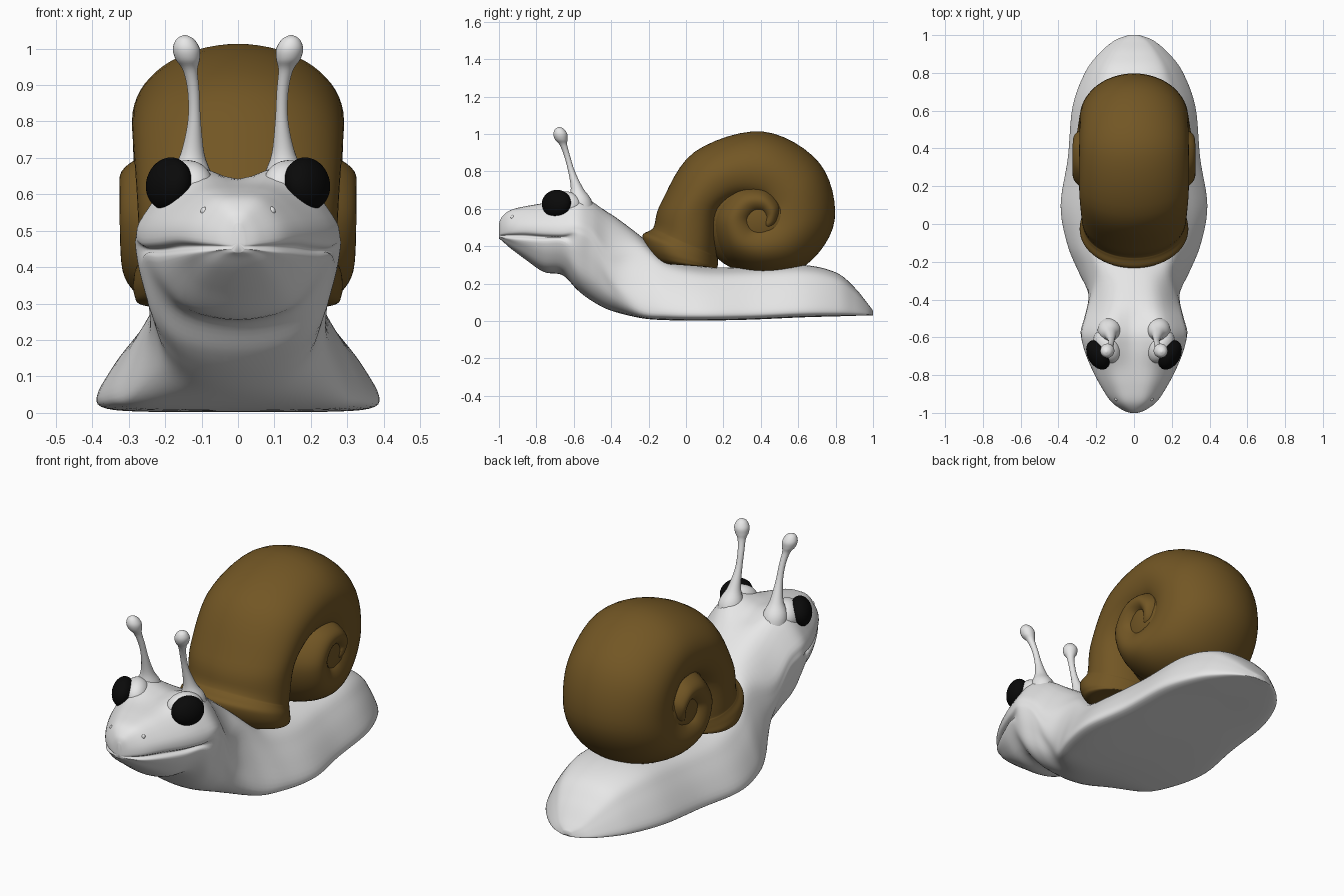
import bpy, bmesh, math
from mathutils import Vector

if "Cube" in bpy.data.objects:
    bpy.data.objects.remove(bpy.data.objects["Cube"])


def material(name, rgb):
    m = bpy.data.materials.new(name)
    m.diffuse_color = (*rgb, 1)
    m.use_nodes = True
    m.node_tree.nodes["Principled BSDF"].inputs["Base Color"].default_value = m.diffuse_color
    return m


SKIN = material("pale_grey", (0.8, 0.8, 0.8))
BROWN = material("brown", (0.17, 0.094, 0.018))
BLACK = material("black", (0.003, 0.003, 0.003))


def spline(pts, n, closed):
    """Smooth curve through the points, n samples per span."""
    k = len(pts)
    get = (lambda i: pts[i % k]) if closed else (lambda i: pts[max(0, min(k - 1, i))])
    out = []
    for i in range(k if closed else k - 1):
        a, b, c, d = get(i - 1), get(i), get(i + 1), get(i + 2)
        for j in range(n):
            t = j / n
            out.append(0.5 * (2 * b + (c - a) * t + (2 * a - 5 * b + 4 * c - d) * t * t
                              + (3 * b - a - 3 * c + d) * t ** 3))
    if not closed:
        out.append(pts[-1])
    return out


def loft(name, rings, mat, n_along=6, n_around=4):
    """Smooth closed skin through a row of rings."""
    rings = [spline([Vector(p) for p in r], n_around, True) for r in rings]
    cols = [spline(list(c), n_along, False) for c in zip(*rings)]
    bm = bmesh.new()
    vs = [[bm.verts.new(p) for p in row] for row in zip(*cols)]
    m = len(vs[0])
    for a, b in zip(vs, vs[1:]):
        for i in range(m):
            bm.faces.new((a[i], a[(i + 1) % m], b[(i + 1) % m], b[i]))
    for row in (vs[0], vs[-1]):
        mid = bm.verts.new(sum((v.co for v in row), Vector()) / m)
        for i in range(m):
            bm.faces.new((row[i], row[(i + 1) % m], mid))
    bmesh.ops.recalc_face_normals(bm, faces=bm.faces)
    return finish(name, bm, mat)


def finish(name, bm, mat):
    me = bpy.data.meshes.new(name)
    bm.to_mesh(me)
    bm.free()
    me.materials.append(mat)
    me.polygons.foreach_set("use_smooth", [True] * len(me.polygons))
    ob = bpy.data.objects.new(name, me)
    bpy.context.collection.objects.link(ob)
    return ob


def ellipsoid(name, loc, radii, mat, axis=(1, 0, 0)):
    """Ellipsoid whose first radius lies along the given axis."""
    turn = Vector(axis).to_track_quat('X', 'Z')
    bm = bmesh.new()
    bmesh.ops.create_uvsphere(bm, u_segments=32, v_segments=20, radius=1)
    for v in bm.verts:
        v.co = Vector(loc) + turn @ Vector([c * r for c, r in zip(v.co, radii)])
    return finish(name, bm, mat)


def ring_from_half(y, half):
    """Mirror a half section (bottom to top) into a full ring."""
    return [(x, y, z) for x, z in half] + [(-x, y, z) for x, z in half[-2:0:-1]]


FOOT_SHAPE = [(0, 0), (.6, 0), (.93, .03), (1, .14), (.9, .4), (.76, .65), (.6, .86), (.33, .97), (0, 1)]


def foot_ring(y, zb, zt, w):
    return ring_from_half(y, [(w * a, zb + (zt - zb) * h) for a, h in FOOT_SHAPE])


def head_ring(y, zb, zt, w, zm, groove, shoulder):
    lo, hi = zm - zb, zt - zm
    d = min(.022, .08 * (zt - zb))
    if groove:      # jaw below a mouth groove
        low = [(.55 * w, zb + .14 * lo), (.84 * w, zb + .5 * lo), (.97 * w, zm - d), (w - groove, zm), (w, zm + d)]
    else:           # plain rounded neck
        low = [(.5 * w, zb + .08 * lo), (.8 * w, zb + .32 * lo), (.94 * w, zb + .7 * lo), (w, zm), (w, zm + .2 * hi)]
    return ring_from_half(y, [(0, zb)] + low + [
        (.93 * w, zm + .48 * hi), (.52 * w, zm + shoulder * hi), (0, zt)])


# Body: foot sections from the tail forward, then neck and head
foot = [(1.0, .03, .055, .03), (.97, .03, .095, .105), (.9, .028, .18, .187), (.8, .025, .26, .26),
        (.62, .02, .30, .325), (.35, .008, .29, .35), (.1, .003, .29, .388),
        (-.1, .005, .34, .355), (-.25, .018, .46, .295)]
head = [(-.4, .055, .57, .24, .24, 0, .93), (-.5, .105, .615, .262, .4, 0, 1.08),
        (-.58, .165, .64, .28, .447, 0, 1.17), (-.66, .245, .64, .265, .447, .025, 1.12),
        (-.76, .262, .628, .226, .448, .027, .97), (-.86, .33, .613, .174, .455, .024, .93),
        (-.94, .39, .592, .12, .457, .02, .92), (-.985, .43, .555, .06, .457, .012, .9),
        (-1.0, .44, .52, .018, .457, .003, .9)]
body = loft("body", [foot_ring(*f) for f in foot] + [head_ring(*h) for h in head], SKIN)

# Shell: spiral sections (angle, outer radius, inner radius, half width), then the flared lip
CY, CZ = .41, .54
spiral = [(-440, .08, -.02, .285), (-405, .10, -.03, .30), (-360, .12, -.03, .31), (-315, .16, -.02, .32),
          (-270, .20, 0, .325), (-225, .245, .01, .325), (-180, .28, .02, .325),
          (-135, .295, .01, .322), (-90, .298, -.02, .315), (-45, .335, -.07, .298), (0, .385, -.09, .288),
          (45, .43, -.03, .287), (90, .473, .05, .29), (135, .515, .13, .29), (170, .55, .21, .278)]
sections = []
for deg, ro, ri, w in spiral:
    c, s = math.cos(math.radians(deg)), math.sin(math.radians(deg))
    sections.append((CY + ro * c, CZ + ro * s, CY + ri * c, CZ + ri * s, w))
sections += [(-.17, .51, .17, .37, .27), (-.19, .485, .17, .335, .272), (-.233, .455, .17, .3, .285),
             (-.21, .37, .165, .283, .285), (-.15, .31, .15, .285, .255), (-.05, .31, .1, .3, .1)]


def shell_ring(yo, zo, yi, zi, w):
    ring = []
    for i in range(16):
        a = math.tau * i / 16
        p = 1 if math.cos(a) > 0 else .88
        c, s = (math.copysign(abs(v) ** p, v) for v in (math.cos(a), math.sin(a)))
        t = (1 + c) / 2
        ring.append((w * s, yi + (yo - yi) * t, zi + (zo - zi) * t))
    return ring


loft("shell", [shell_ring(*s) for s in sections], BROWN)
# Core that fills the spiral grooves so they stay shallow
ellipsoid("shell_core", (0, .39, .55), (.302, .32, .3), BROWN)

# Eyes, brows, stalks and nostrils on both sides
stalk = [(.125, -.55, .5, .065), (.13, -.563, .635, .062), (.125, -.583, .71, .033), (.12, -.612, .8, .018),
         (.122, -.635, .88, .016), (.131, -.655, .94, .02), (.138, -.667, .97, .033),
         (.142, -.672, 1.0, .037), (.145, -.676, 1.026, .024), (.146, -.677, 1.037, .004)]
bpy.context.view_layer.update()
for side, sx in (("right", 1), ("left", -1)):
    ellipsoid("eye_" + side, (sx * .19, -.693, .629), (.054, .084, .073), BLACK, (sx * .8, -.45, .2))
    ellipsoid("brow_" + side, (sx * .142, -.65, .618), (.066, .095, .076), SKIN, (sx * .8, -.45, .2))
    loft("stalk_" + side, [[(sx * x + r * math.cos(math.tau * i / 12), y + r * math.sin(math.tau * i / 12), z)
                            for i in range(12)] for x, y, z, r in stalk], SKIN, 5, 2)
    hit, loc, normal, _ = body.closest_point_on_mesh(Vector((sx * .107, -.94, .565)))
    ellipsoid("nostril_" + side, loc - normal * .005, (.01, .01, .012), SKIN)
